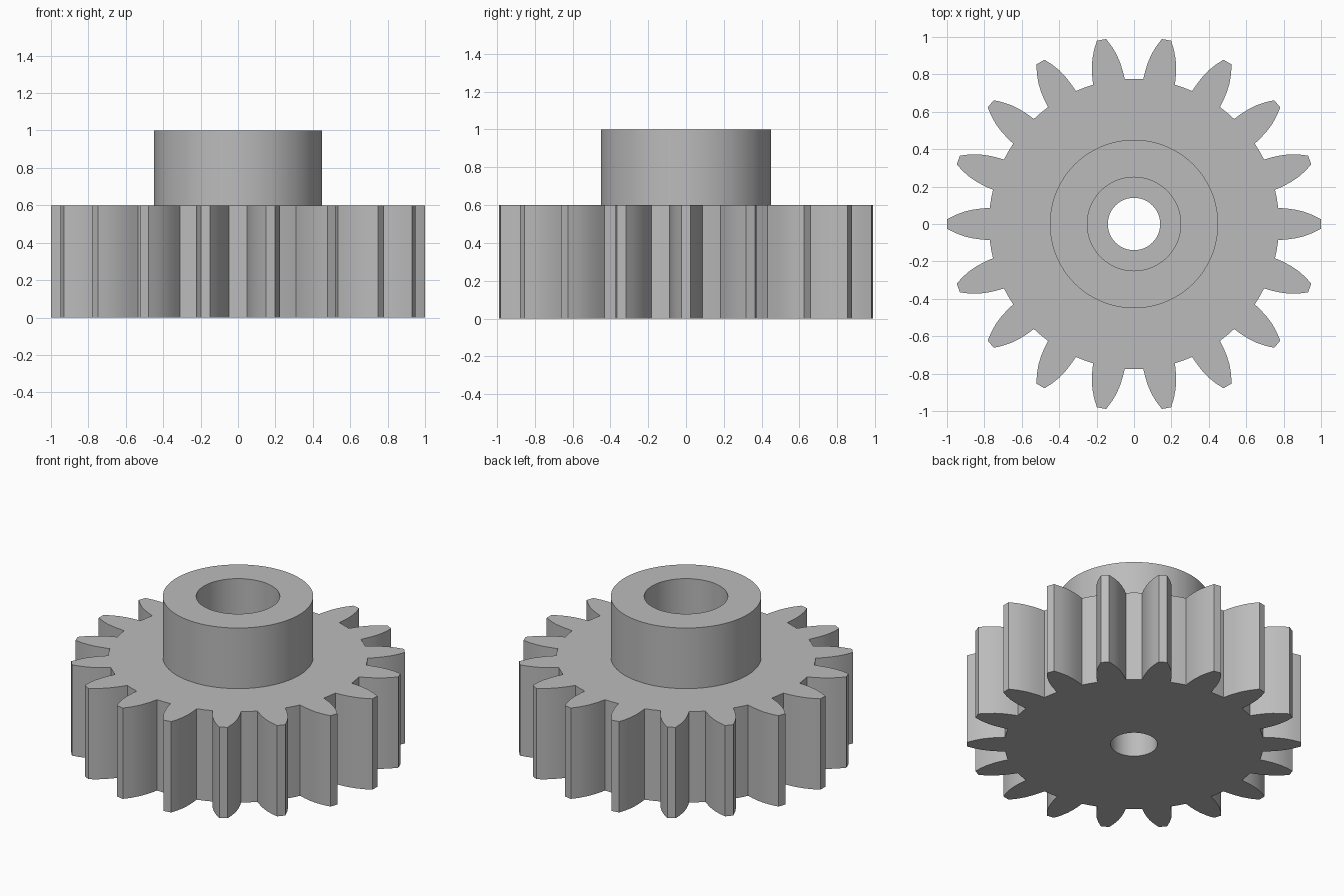
import bpy, bmesh
from math import sin, cos, atan2, hypot, pi

if "Cube" in bpy.data.objects:
    bpy.data.objects.remove(bpy.data.objects["Cube"])

TEETH = 18
PITCH = 2 * pi / TEETH
# one tooth flank from root to tip: (distance along tooth axis, half width)
FLANK = [(0.771, 0.086), (0.815, 0.083), (0.86, 0.077), (0.908, 0.066),
         (0.955, 0.048), (0.9997, 0.025)]

# gear outline in polar form: (angle, radius)
half = [(atan2(w, d), hypot(w, d)) for d, w in FLANK]
tooth = [(-a, r) for a, r in half] + [(a, r) for a, r in reversed(half)]
tooth.append((PITCH / 2, half[0][1]))            # middle of the gap
outline = [(i * PITCH + a, r) for i in range(TEETH) for a, r in tooth]

# rings around the body section: (radius, height), None = toothed outline
SECTION = [(None, 0), (None, 0.6),               # toothed rim
           (0.45, 0.6), (0.45, 1.0),             # hub
           (0.25, 1.0), (0.25, 0.6),             # counterbore
           (0.14, 0.6), (0.14, 0)]               # shaft hole

bm = bmesh.new()
rings = [[bm.verts.new(((radius or r) * cos(a), (radius or r) * sin(a), z))
          for a, r in outline] for radius, z in SECTION]
n = len(outline)
for k, lower in enumerate(rings):
    upper = rings[(k + 1) % len(rings)]
    for i in range(n):
        j = (i + 1) % n
        bm.faces.new((lower[i], lower[j], upper[j], upper[i]))
bmesh.ops.recalc_face_normals(bm, faces=bm.faces)

mesh = bpy.data.meshes.new("pinion_gear")
bm.to_mesh(mesh)
bm.free()
gear = bpy.data.objects.new("pinion_gear", mesh)
bpy.context.collection.objects.link(gear)

# plain grey metal
grey = bpy.data.materials.new("grey")
grey.diffuse_color = (0.5, 0.5, 0.5, 1)
grey.use_nodes = True
grey.node_tree.nodes["Principled BSDF"].inputs["Base Color"].default_value = grey.diffuse_color
mesh.materials.append(grey)

# smooth flanks and bores, sharp rims
bpy.context.view_layer.objects.active = gear
gear.select_set(True)
bpy.ops.object.shade_smooth_by_angle(angle=pi / 6)
